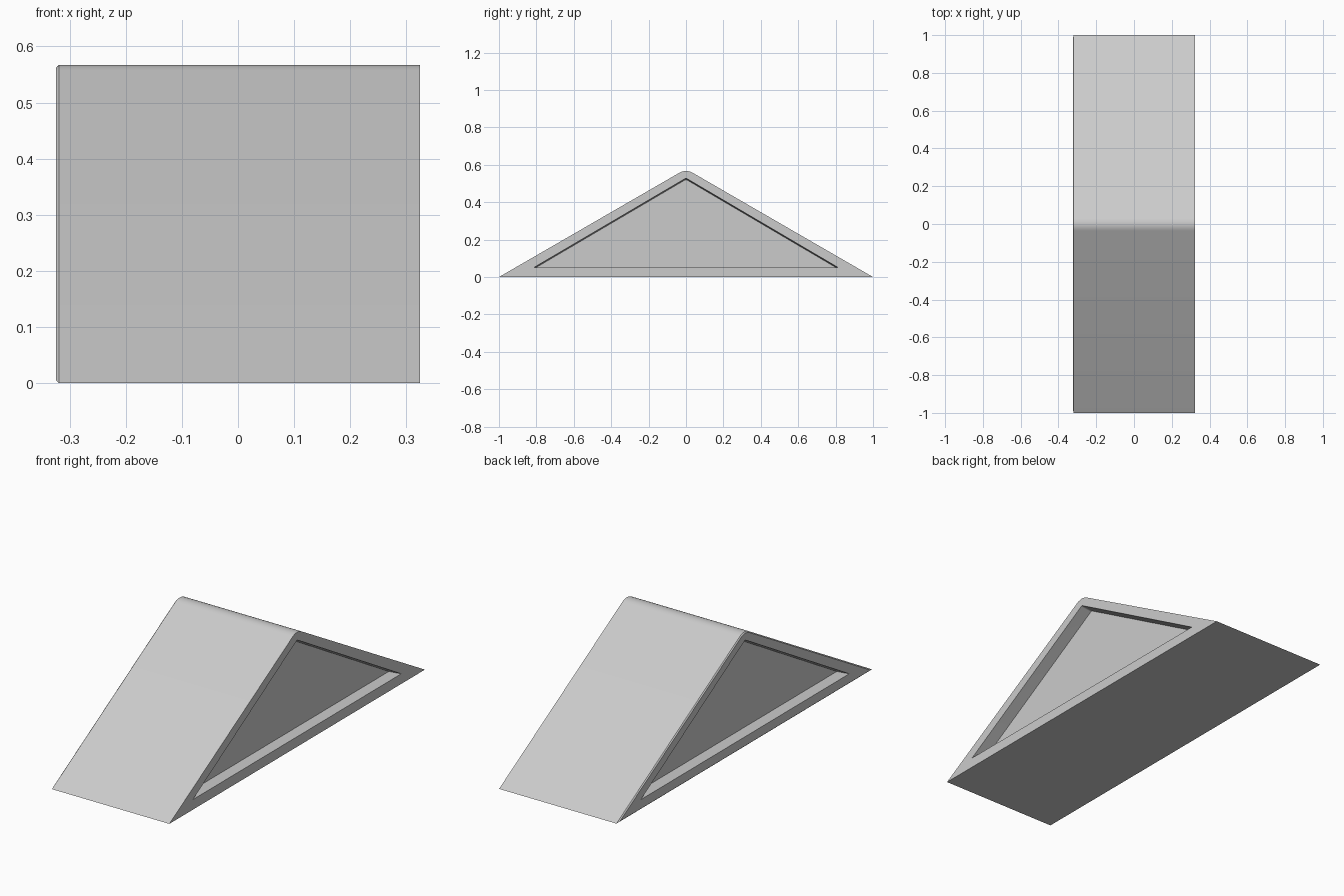
import bpy, bmesh, math

if "Cube" in bpy.data.objects:
    bpy.data.objects.remove(bpy.data.objects["Cube"])

X = 0.324        # half width
DEPTH = 0.06     # recess depth


def section(half, base, apex, r, steps=6):
    """Triangle in the YZ plane with a rounded apex."""
    a = math.atan2(apex - base, half)
    cz = apex - r / math.cos(a)
    pts = [(half, base)]
    for i in range(steps + 1):
        t = a - 2 * a * i / steps
        pts.append((r * math.sin(t), cz + r * math.cos(t)))
    pts.append((-half, base))
    return pts


outer = section(1.0, 0.0, 0.578, 0.07)
chamfer = section(0.98, 0.005, 0.572, 0.065)
rim = section(0.815, 0.05, 0.529, 0.012)
panel = section(0.803, 0.05, 0.522, 0.012)

# Lofted rings: right panel, right rim, outer shell, left chamfer, left rim, left panel
rings = [
    (X - DEPTH, panel), (X, rim), (X, outer),
    (-X + 0.005, outer), (-X, chamfer), (-X, rim), (-X + DEPTH, panel),
]

bm = bmesh.new()
loops = [[bm.verts.new((x, y, z)) for y, z in sec] for x, sec in rings]
for a, b in zip(loops, loops[1:]):
    n = len(a)
    for i in range(n):
        j = (i + 1) % n
        bm.faces.new((a[i], a[j], b[j], b[i]))

# Recessed end panels
bm.faces.new(loops[0])
bm.faces.new(loops[-1])
bmesh.ops.recalc_face_normals(bm, faces=bm.faces[:])

mesh = bpy.data.meshes.new("wedge_roof_block")
bm.to_mesh(mesh)
bm.free()
obj = bpy.data.objects.new("wedge_roof_block", mesh)
bpy.context.collection.objects.link(obj)

# Smooth ridge, sharp edges elsewhere
bpy.context.view_layer.objects.active = obj
obj.select_set(True)
bpy.ops.object.shade_smooth_by_angle(angle=math.radians(20))
